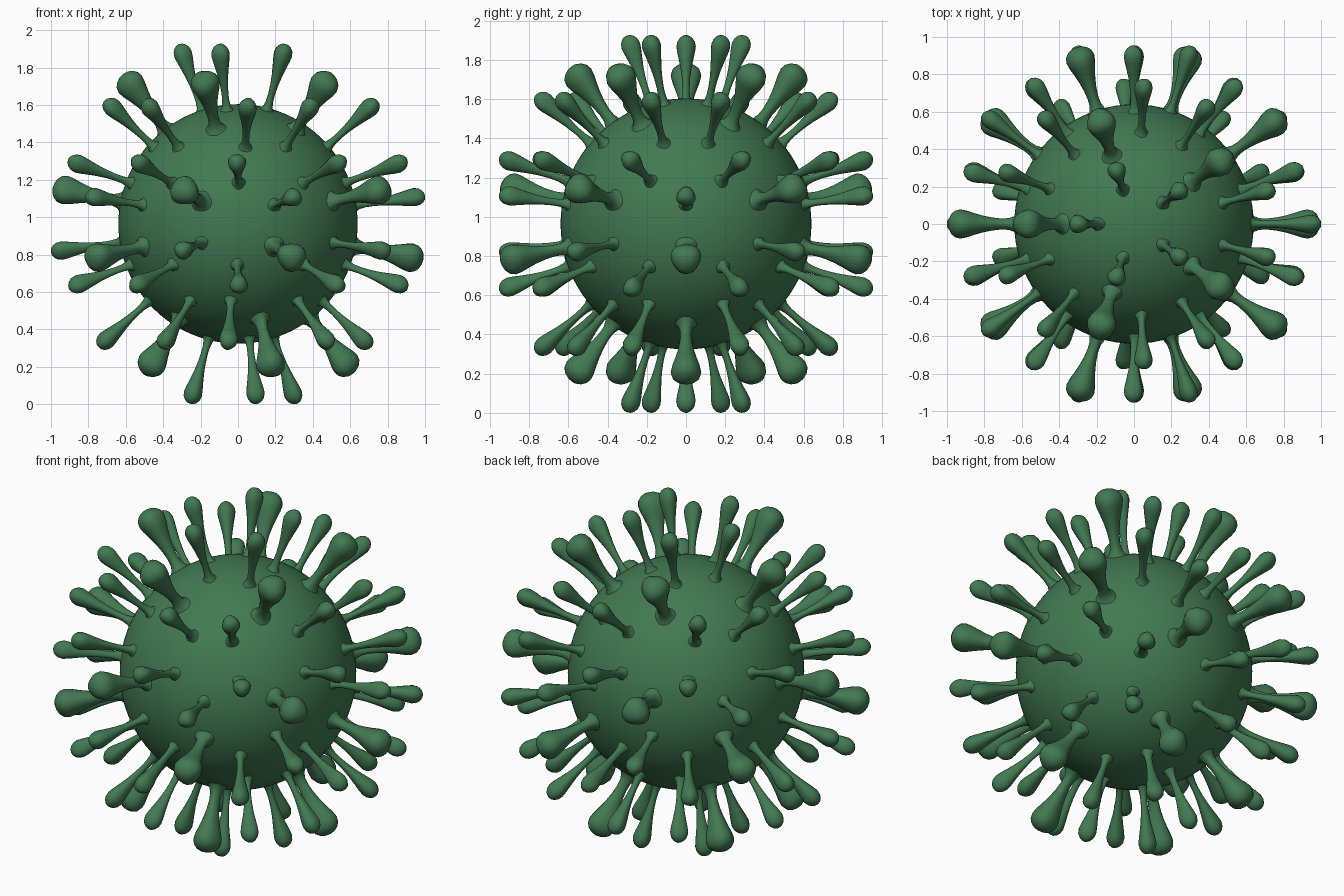
import bpy, bmesh
from math import cos, sin, tau
from mathutils import Vector

if "Cube" in bpy.data.objects:
    bpy.data.objects.remove(bpy.data.objects["Cube"])

CENTER = Vector((0, 0, 0.964))
BODY_R = 0.64
SIDES = 18

green = bpy.data.materials.new("green")
green.diffuse_color = (0.055, 0.19, 0.085, 1)
green.use_nodes = True
green.node_tree.nodes["Principled BSDF"].inputs["Base Color"].default_value = green.diffuse_color

# Spike profiles: (distance from body centre, radius)
SMALL = [(0.61, 0.06), (0.635, 0.038), (0.655, 0.025), (0.69, 0.019), (0.73, 0.018),
         (0.78, 0.021), (0.83, 0.027), (0.88, 0.036), (0.925, 0.045), (0.955, 0.049),
         (0.98, 0.044), (0.998, 0.032), (1.008, 0.018)]
LARGE = [(0.60, 0.10), (0.63, 0.062), (0.65, 0.042), (0.68, 0.031), (0.72, 0.029),
         (0.77, 0.034), (0.82, 0.044), (0.87, 0.058), (0.91, 0.071), (0.943, 0.077),
         (0.972, 0.070), (0.992, 0.053), (1.005, 0.029)]


def finish(bm, name):
    mesh = bpy.data.meshes.new(name)
    bmesh.ops.recalc_face_normals(bm, faces=bm.faces)
    for f in bm.faces:
        f.smooth = True
    bm.to_mesh(mesh)
    bm.free()
    mesh.materials.append(green)
    obj = bpy.data.objects.new(name, mesh)
    obj.location = CENTER
    bpy.context.collection.objects.link(obj)
    return obj


def add_spike(bm, base, axis, toward, profile, tip):
    # Lathe with a slightly three-cornered section
    u = (toward - axis * toward.dot(axis)).normalized()
    v = axis.cross(u)
    rings = []
    for d, r in profile:
        c = base + axis * (d - 0.63)
        ring = []
        for i in range(SIDES):
            a = tau * i / SIDES
            rr = r * (1 + 0.06 * cos(3 * a))
            ring.append(bm.verts.new(c + (u * cos(a) + v * sin(a)) * rr))
        rings.append(ring)
    for lo, hi in zip(rings, rings[1:]):
        for i in range(SIDES):
            j = (i + 1) % SIDES
            bm.faces.new((lo[i], lo[j], hi[j], hi[i]))
    top = bm.verts.new(base + axis * (tip - 0.63))
    for i in range(SIDES):
        bm.faces.new((rings[-1][i], rings[-1][(i + 1) % SIDES], top))


# Round body
bm = bmesh.new()
bmesh.ops.create_icosphere(bm, subdivisions=5, radius=BODY_R)
finish(bm, "body")

# One spike on each of the 80 faces of an icosphere, large on the larger faces
guide = bmesh.new()
bmesh.ops.create_icosphere(guide, subdivisions=2, radius=1)
guide.normal_update()
areas = [f.calc_area() for f in guide.faces]
limit = (min(areas) + max(areas)) / 2
small, large = bmesh.new(), bmesh.new()
for f, area in zip(guide.faces, areas):
    mid = f.calc_center_median()
    base = mid.normalized() * 0.63
    toward = f.verts[0].co - mid
    if area > limit:
        add_spike(large, base, f.normal.copy(), toward, LARGE, 1.01)
    else:
        add_spike(small, base, f.normal.copy(), toward, SMALL, 1.012)
guide.free()
finish(small, "small_spikes")
finish(large, "large_spikes")
